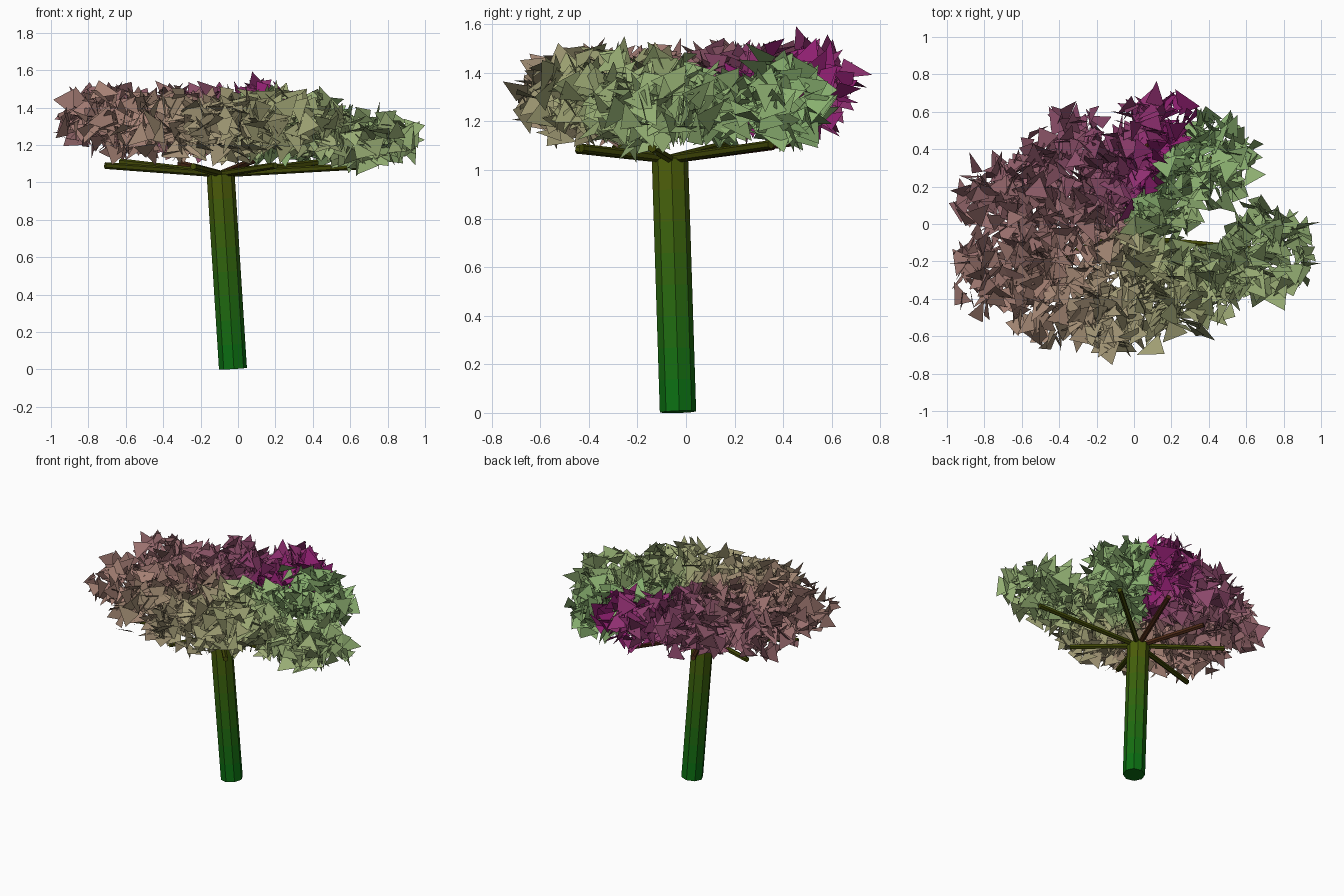
import bpy, bmesh, math, random
from mathutils import Vector

if "Cube" in bpy.data.objects:
    bpy.data.objects.remove(bpy.data.objects["Cube"])

random.seed(11)
BASE = Vector((-0.027, -0.033, 0.004))
TOP = Vector((-0.093, -0.066, 1.045))


def blend(stops, t):
    """Interpolate an sRGB gradient and return a linear colour."""
    for (a, ca), (b, cb) in zip(stops, stops[1:]):
        if t <= b:
            f = (t - a) / (b - a)
            return [((1 - f) * p + f * q) ** 2.2 for p, q in zip(ca, cb)] + [1]
    return [c ** 2.2 for c in stops[-1][1]] + [1]


def ramp(name, stops, n):
    mats = []
    for i in range(n):
        m = bpy.data.materials.new(f"{name}_{i}")
        m.diffuse_color = blend(stops, (i + 0.5) / n)
        m.use_nodes = True
        m.node_tree.nodes["Principled BSDF"].inputs["Base Color"].default_value = m.diffuse_color
        mats.append(m)
    return mats


def finish(name, bm, mats):
    me = bpy.data.meshes.new(name)
    bm.to_mesh(me)
    bm.free()
    for m in mats:
        me.materials.append(m)
    ob = bpy.data.objects.new(name, me)
    bpy.context.collection.objects.link(ob)
    return ob


def tube(name, a, b, r0, r1, sides, mats):
    """Flat-sided capped tube, with one length band per material."""
    bm = bmesh.new()
    q = (b - a).to_track_quat('Z', 'Y')
    n, rings = len(mats), []
    for i in range(n + 1):
        t = i / n
        r = r0 + (r1 - r0) * t
        rings.append([bm.verts.new(a.lerp(b, t) + q @ Vector((
            r * math.cos((k + 0.5) * math.tau / sides),
            r * math.sin((k + 0.5) * math.tau / sides), 0))) for k in range(sides)])
    for i in range(n):
        lo, hi = rings[i], rings[i + 1]
        for k in range(sides):
            j = (k + 1) % sides
            bm.faces.new((lo[k], lo[j], hi[j], hi[k])).material_index = i
    bm.faces.new(rings[0][::-1])
    bm.faces.new(rings[-1]).material_index = n - 1
    return finish(name, bm, mats)


# Trunk, green at the foot and olive at the top
tube("trunk", BASE, TOP, 0.075, 0.075, 8,
     ramp("bark", [(0, (.06, .44, .10)), (1, (.32, .36, .07))], 8))

# Branches spreading from the trunk top: tip position
tips = [(0.71, -0.14, 1.09), (0.42, 0.35, 1.105), (0.09, 0.47, 1.12),
        (-0.31, 0.36, 1.10), (-0.63, 0.19, 1.11), (-0.71, -0.29, 1.09),
        (-0.24, -0.45, 1.085), (0.20, -0.43, 1.09)]
olive = ramp("branch_olive", [(0, (.27, .30, .06)), (1, (.25, .27, .06))], 1)
brown = ramp("branch_brown", [(0, (.30, .20, .10)), (1, (.30, .15, .12))], 1)
for i, tip in enumerate(tips):
    tube(f"branch_{i + 1}", TOP, Vector(tip), 0.019, 0.018, 6,
         brown if 2 <= i <= 3 else olive)

# Foliage clusters: centre and radii of each leaf cloud
clusters = [((0.71, -0.15, 1.23), (0.25, 0.27, 0.15)),
            ((0.42, 0.34, 1.27), (0.24, 0.25, 0.16)),
            ((0.12, 0.46, 1.34), (0.25, 0.25, 0.18)),
            ((-0.28, 0.36, 1.32), (0.30, 0.25, 0.17)),
            ((-0.67, 0.15, 1.33), (0.28, 0.24, 0.17)),
            ((-0.69, -0.26, 1.33), (0.28, 0.25, 0.17)),
            ((-0.40, -0.44, 1.30), (0.28, 0.25, 0.17)),
            ((-0.05, -0.45, 1.30), (0.28, 0.25, 0.17)),
            ((0.28, -0.35, 1.32), (0.28, 0.25, 0.17)),
            ((0.48, -0.26, 1.26), (0.17, 0.15, 0.14)),
            ((0.00, -0.12, 1.31), (0.28, 0.24, 0.17)),
            ((-0.38, -0.05, 1.32), (0.27, 0.27, 0.17)),
            ((0.14, 0.15, 1.27), (0.22, 0.20, 0.15)),
            ((-0.15, 0.18, 1.32), (0.23, 0.22, 0.17))]
leaf_stops = [(0, (.58, .12, .46)), (.12, (.54, .27, .42)), (.32, (.58, .41, .42)),
              (.44, (.64, .50, .45)), (.56, (.62, .57, .45)), (.68, (.62, .63, .45)),
              (.80, (.58, .68, .45)), (1, (.52, .68, .43))]
leaf_mats = ramp("leaf", leaf_stops, 24)


def rand_dir():
    return Vector([random.gauss(0, 1) for _ in range(3)]).normalized()


# Loose triangular leaves, tinted by their bearing around the crown
for ci, (c, rad) in enumerate(clusters):
    bm = bmesh.new()
    for _ in range(int(140 * min(1, rad[0] / 0.25))):
        d = rand_dir() * random.random() ** 0.36
        p = Vector(c) + Vector([d[k] * rad[k] for k in range(3)])
        n = rand_dir()
        u = n.orthogonal().normalized()
        v = n.cross(u)
        size, spin = random.uniform(0.066, 0.090), random.uniform(0, math.tau)
        vs = []
        for k in range(3):
            a = spin + k * math.tau / 3 + random.uniform(-0.3, 0.3)
            vs.append(bm.verts.new(p + size * (u * math.cos(a) + v * math.sin(a))))
        ang = (math.atan2(p.y, p.x + 0.05) - math.radians(56)) % math.tau / math.tau
        bm.faces.new(vs).material_index = min(23, int(ang * 24))
    finish(f"foliage_{ci + 1}", bm, leaf_mats)
